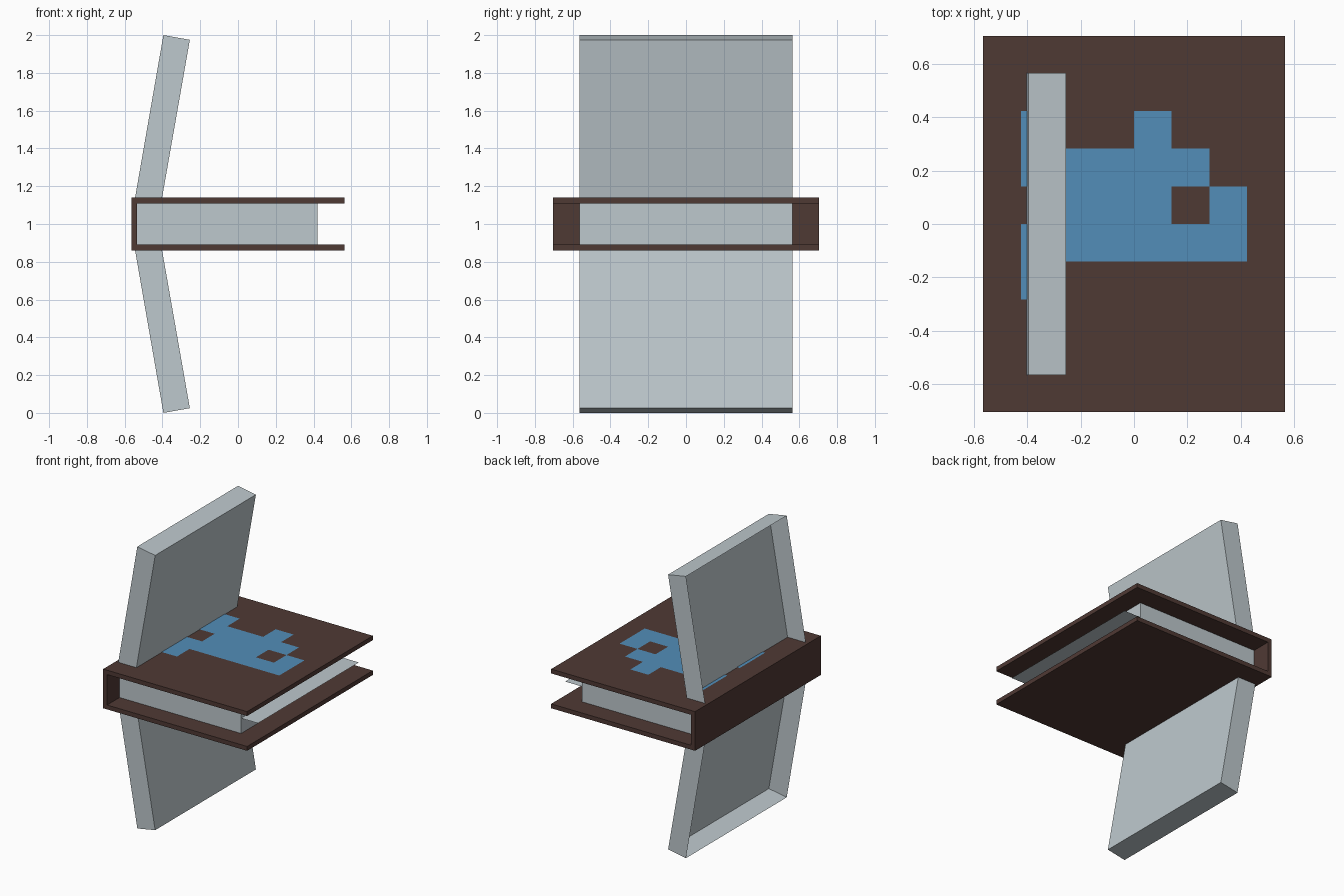
import bpy, bmesh

if "Cube" in bpy.data.objects:
    bpy.data.objects.remove(bpy.data.objects["Cube"])

MID = 1.0          # height of the book's middle plane
CELL = 0.141       # emblem square size
COVER_X, COVER_Y, COVER_Z = 0.565, 0.705, 0.139
BOARD = 0.031      # cover board thickness
PAGE_Y = 0.565


def material(name, rgb):
    mat = bpy.data.materials.new(name)
    mat.use_nodes = True
    mat.diffuse_color = (*rgb, 1)
    node = next(n for n in mat.node_tree.nodes if n.type == 'BSDF_PRINCIPLED')
    node.inputs["Base Color"].default_value = (*rgb, 1)
    return mat


brown = material("leather_brown", (0.078, 0.041, 0.034))
grey = material("page_grey", (0.515, 0.58, 0.61))
blue = material("emblem_blue", (0.084, 0.27, 0.48))


def finish(name, bm, mat):
    bmesh.ops.recalc_face_normals(bm, faces=bm.faces)
    mesh = bpy.data.meshes.new(name)
    bm.to_mesh(mesh)
    bm.free()
    mesh.materials.append(mat)
    obj = bpy.data.objects.new(name, mesh)
    bpy.context.collection.objects.link(obj)
    return obj


def add_box(bm, lo, hi):
    verts = bmesh.ops.create_cube(bm, size=1)["verts"]
    for v in verts:
        v.co = [(a + b) / 2 + c * (b - a) for a, b, c in zip(lo, hi, v.co)]


def box(name, lo, hi, mat):
    bm = bmesh.new()
    add_box(bm, lo, hi)
    return finish(name, bm, mat)


# Cover: two boards joined by a spine
inner = COVER_Z - BOARD
for name, low in (("upper_cover", MID + inner), ("lower_cover", MID - COVER_Z)):
    box(name, (-COVER_X, -COVER_Y, low), (COVER_X, COVER_Y, low + BOARD), brown)
box("spine", (-COVER_X, -COVER_Y, MID - inner),
    (BOARD - COVER_X, COVER_Y, MID + inner), brown)

# Page block between the boards
box("page_block", (BOARD - COVER_X, -PAGE_Y, MID - inner),
    (0.42, PAGE_Y, MID + inner), grey)

# Single loose sheet sticking out of the page block
bm = bmesh.new()
corners = ((0.42, -PAGE_Y), (0.553, -PAGE_Y), (0.553, PAGE_Y), (0.42, PAGE_Y))
bm.faces.new([bm.verts.new((x, y, MID)) for x, y in corners])
finish("loose_sheet", bm, grey)


# Leaning page slabs: shells open at the spine side and at the cover
def page_slab(name, side):
    profile = ((-0.545, COVER_Z), (-0.395, 1.0), (-0.255, 0.975), (-0.402, COVER_Z))
    bm = bmesh.new()
    near, far = ([bm.verts.new((x, y, MID + side * z)) for x, z in profile]
                 for y in (-PAGE_Y, PAGE_Y))
    bm.faces.new(near)
    bm.faces.new(far[::-1])
    for i in (1, 2):
        bm.faces.new((near[i + 1], near[i], far[i], far[i + 1]))
    finish(name, bm, grey)


page_slab("upper_page_slab", 1)
page_slab("lower_page_slab", -1)

# Emblem: thin square plates laid out by a pattern, welded into one plate
PATTERN = ("#..#..",
           "#####.",
           ".###.#",
           "######",
           "#.....")
bm = bmesh.new()
for row, line in enumerate(PATTERN):
    for col, mark in enumerate(line):
        if mark == "#":
            x, y = (col - 3) * CELL, (2 - row) * CELL
            cell = ((x, y), (x + CELL, y), (x + CELL, y + CELL), (x, y + CELL))
            bm.faces.new([bm.verts.new((*p, MID + COVER_Z + 0.003)) for p in cell])
bmesh.ops.remove_doubles(bm, verts=bm.verts, dist=0.001)
emblem = finish("emblem", bm, blue)
for poly in emblem.data.polygons:
    if poly.normal.z < 0:
        poly.flip()
